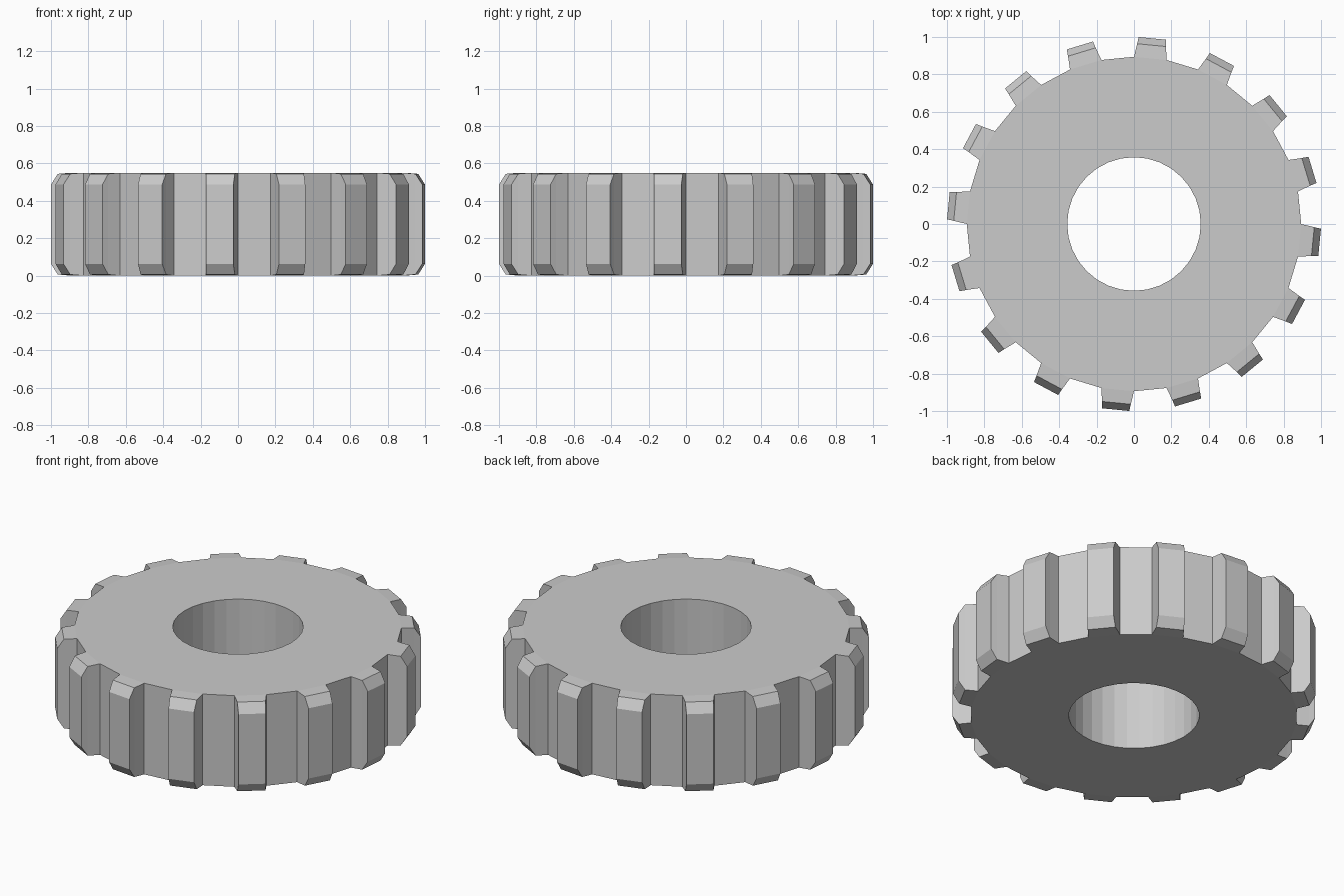
import bpy, bmesh
from math import cos, sin, radians

if "Cube" in bpy.data.objects:
    bpy.data.objects.remove(bpy.data.objects["Cube"])

TEETH = 16
HEIGHT = 0.55
BORE_R, ROOT_R, SHOULDER_R, TIP_R = 0.357, 0.894, 0.964, 1.0
STEP = 360 / (TEETH * 2)

bm = bmesh.new()


def pair(r, deg, drop=0.0):
    """Bottom and top vertex at a polar position, both moved in by drop."""
    a = radians(deg)
    return [bm.verts.new((r * cos(a), r * sin(a), z)) for z in (drop, HEIGHT - drop)]


# Bore and root rings: one segment per tooth, one per gap
n = TEETH * 2
bore = [pair(BORE_R, i * STEP) for i in range(n)]
root = [pair(ROOT_R, i * STEP) for i in range(n)]

for i in range(n):
    j = (i + 1) % n
    bm.faces.new((bore[i][0], bore[j][0], bore[j][1], bore[i][1]))
    for s in (0, 1):
        bm.faces.new((bore[i][s], root[i][s], root[j][s], bore[j][s]))
    if i % 2 == 0:
        # Gap floor
        bm.faces.new((root[i][0], root[i][1], root[j][1], root[j][0]))
        continue
    # Tapered tooth with chamfered ends
    mid = (i + 0.5) * STEP
    sides = []
    for k, sign in ((i, -1), (j, 1)):
        shoulder = pair(SHOULDER_R, mid + sign * 4.6, 0.006)
        tip = pair(TIP_R, mid + sign * 4.2, 0.063)
        sides.append((root[k], shoulder, tip))
        bm.faces.new((root[k][0], shoulder[0], shoulder[1], root[k][1]))
        bm.faces.new((shoulder[0], tip[0], tip[1], shoulder[1]))
    a, b = sides
    for s in (0, 1):
        for m in (0, 1):
            bm.faces.new((a[m][s], a[m + 1][s], b[m + 1][s], b[m][s]))
    bm.faces.new((a[2][0], b[2][0], b[2][1], a[2][1]))

bmesh.ops.recalc_face_normals(bm, faces=bm.faces)
mesh = bpy.data.meshes.new("gear_wheel")
bm.to_mesh(mesh)
bm.free()
gear = bpy.data.objects.new("gear_wheel", mesh)
bpy.context.collection.objects.link(gear)
